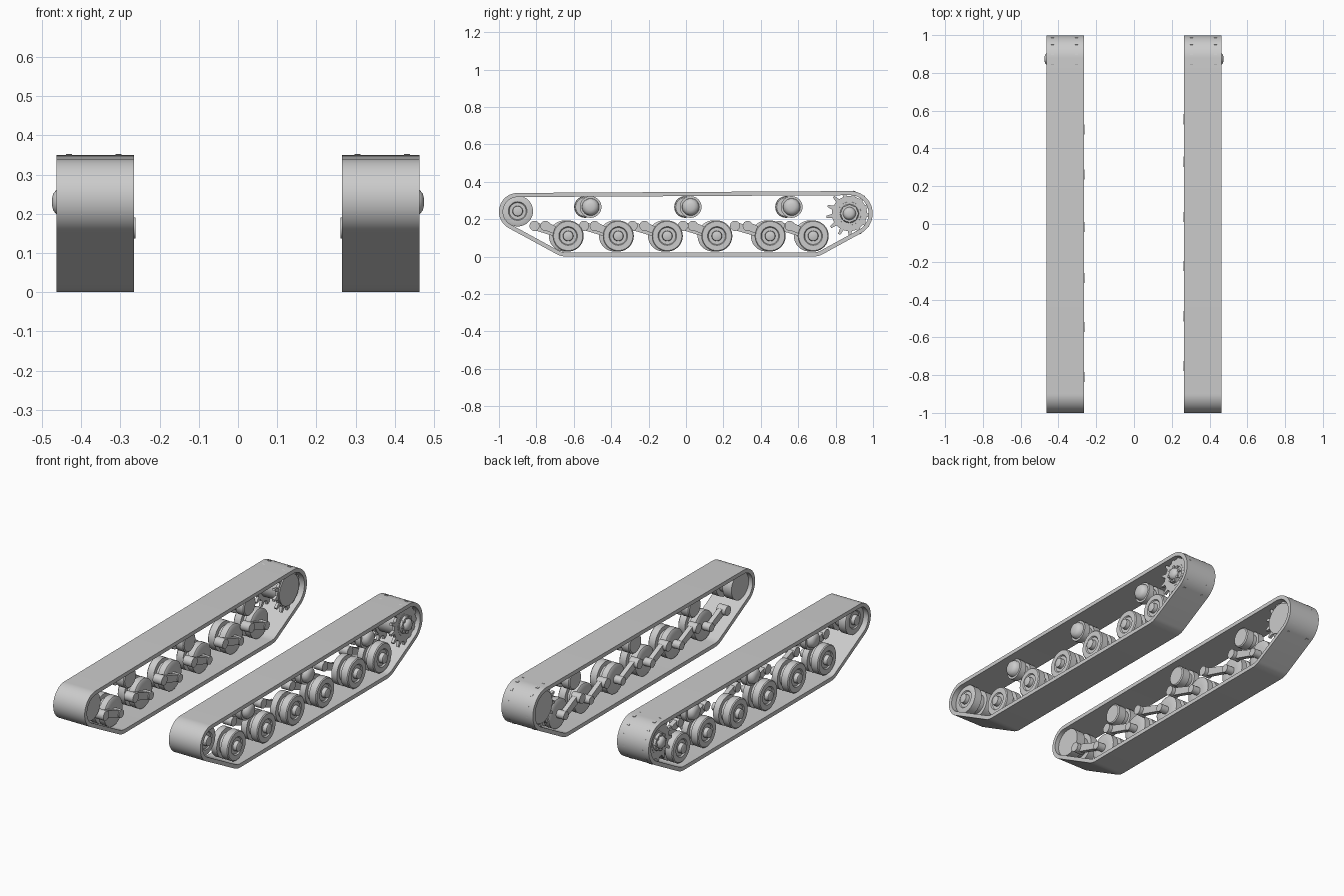
import bpy, bmesh
from math import sin, cos, pi, radians
from mathutils import Vector, geometry

if "Cube" in bpy.data.objects:
    bpy.data.objects.remove(bpy.data.objects["Cube"])

grey = bpy.data.materials.new("plain_grey")
grey.use_nodes = True
grey.diffuse_color = (0.6, 0.6, 0.6, 1)
grey.node_tree.nodes["Principled BSDF"].inputs["Base Color"].default_value = (0.6, 0.6, 0.6, 1)


def finish(bm, name, angle=35):
    bmesh.ops.recalc_face_normals(bm, faces=bm.faces)
    me = bpy.data.meshes.new(name)
    bm.to_mesh(me)
    bm.free()
    me.materials.append(grey)
    me.shade_smooth()
    me.set_sharp_from_angle(angle=radians(angle))
    ob = bpy.data.objects.new(name, me)
    bpy.context.collection.objects.link(ob)
    return ob


def lathe(name, side, y, z, profile, n=40):
    """Revolve (x, radius) points about an axle along x."""
    bm = bmesh.new()
    rings = [[bm.verts.new((side * x, y + r * cos(2 * pi * i / n), z + r * sin(2 * pi * i / n)))
              for i in range(n)] for x, r in profile]
    for a, b in zip(rings, rings[1:]):
        for i in range(n):
            j = (i + 1) % n
            bm.faces.new((a[i], a[j], b[j], b[i]))
    bm.faces.new(rings[0])
    bm.faces.new(rings[-1])
    return finish(bm, name)


def wrap(circles, inset=0, n=72):
    """Outline stretched round circles (y, z, r), and the same outline inset."""
    pts = []
    for y, z, r in circles:
        for i in range(n):
            d = Vector((cos(2 * pi * i / n), sin(2 * pi * i / n)))
            pts.append((Vector((y, z)) + d * r, Vector((y, z)) + d * (r - inset)))
    order = geometry.convex_hull_2d([p[0] for p in pts])
    return [pts[i][0] for i in order], [pts[i][1] for i in order]


def prism(name, side, outline, x0, x1):
    bm = bmesh.new()
    a, b = [[bm.verts.new((side * x, p[0], p[1])) for p in outline] for x in (x0, x1)]
    bm.faces.new(a)
    bm.faces.new(b)
    for i in range(len(a)):
        j = (i + 1) % len(a)
        bm.faces.new((a[i], a[j], b[j], b[i]))
    return finish(bm, name)


def belt(name, side):
    outer, inner = wrap([(-0.9, 0.24, 0.1), (0.878, 0.23, 0.12),
                         (-0.64, 0.11, 0.11), (0.68, 0.11, 0.11)], 0.022)
    bm = bmesh.new()
    loops = [[bm.verts.new((side * x, p[0], p[1])) for p in o]
             for o, x in ((outer, 0.265), (outer, 0.463), (inner, 0.463), (inner, 0.265))]
    n = len(outer)
    for k in range(4):
        a, b = loops[k], loops[(k + 1) % 4]
        for i in range(n):
            j = (i + 1) % n
            bm.faces.new((a[i], a[j], b[j], b[i]))
    finish(bm, name)


def toothed_ring(name, side, y, z, x0, x1, teeth=13):
    outline = []
    for t in range(teeth):
        for da, r in ((-0.5, 0.094), (-0.24, 0.094), (-0.1, 0.124), (0.1, 0.124), (0.24, 0.094)):
            a = 2 * pi * (t + 0.45 + da) / teeth
            outline.append((y + r * sin(a), z + r * cos(a)))
    prism(name, side, outline, x0, x1)


# Lathe profiles: distance from the centre line, radius
ROAD_WHEEL = [(0.325, 0.04), (0.325, 0.075), (0.33, 0.083), (0.365, 0.083), (0.365, 0.06),
              (0.39, 0.06), (0.39, 0.083), (0.43, 0.083), (0.435, 0.078), (0.435, 0.05),
              (0.428, 0.045), (0.428, 0.028), (0.45, 0.026), (0.453, 0.02)]
IDLER = [(0.29, 0.078), (0.345, 0.078), (0.345, 0.055), (0.385, 0.055), (0.385, 0.082),
         (0.43, 0.082), (0.433, 0.077), (0.433, 0.05), (0.427, 0.045), (0.427, 0.028),
         (0.448, 0.026), (0.45, 0.02)]
ROLLER = [(0.3, 0.05), (0.305, 0.056), (0.35, 0.056), (0.35, 0.04), (0.38, 0.04), (0.38, 0.058),
          (0.415, 0.058), (0.415, 0.046), (0.43, 0.043), (0.442, 0.034), (0.448, 0.018)]
SPROCKET = [(0.29, 0.088), (0.315, 0.088), (0.315, 0.07), (0.42, 0.07), (0.42, 0.068),
            (0.44, 0.062), (0.44, 0.05), (0.452, 0.045), (0.452, 0.034), (0.463, 0.031),
            (0.471, 0.022), (0.474, 0.01)]

WHEEL_Y = (-0.63, -0.362, -0.1, 0.165, 0.45, 0.68)
PIVOT_Y = {1: (-0.752, -0.488, -0.222, 0.037, 0.33, 0.555),
           -1: (-0.81, -0.545, -0.286, -0.016, 0.262, 0.5)}
ROLLER_Y = (-0.51, 0.025, 0.565)

for side, label in ((1, "left"), (-1, "right")):
    belt(label + "_track_belt", side)
    lathe(label + "_idler_wheel", side, -0.9, 0.243, IDLER)

    # Drive sprocket with two toothed rings and hub bolts
    sy, sz = 0.874, 0.23
    lathe(label + "_sprocket_hub", side, sy, sz, SPROCKET)
    for ring, x in (("inner", 0.297), ("outer", 0.423)):
        toothed_ring(f"{label}_{ring}_sprocket_ring", side, sy, sz, x, x + 0.016)
    for i in range(8):
        a = 2 * pi * i / 8
        lathe(f"{label}_hub_bolt_{i + 1}", side, sy + 0.042 * cos(a), sz + 0.042 * sin(a),
              [(0.43, 0.008), (0.458, 0.008)], 8)

    # Return rollers
    for i, y in enumerate(ROLLER_Y):
        lathe(f"{label}_return_roller_{i + 1}", side, y - (0.03 if side < 0 else 0), 0.265, ROLLER)

    # Road wheels on trailing arms
    for i, (y, p) in enumerate(zip(WHEEL_Y, PIVOT_Y[side])):
        y -= 0.02 if side < 0 else 0
        lathe(f"{label}_road_wheel_{i + 1}", side, y, 0.11, ROAD_WHEEL)
        lathe(f"{label}_arm_pivot_{i + 1}", side, p, 0.164, [(0.262, 0.027), (0.318, 0.027)], 24)
        prism(f"{label}_suspension_arm_{i + 1}", side,
              wrap([(p, 0.164, 0.022), (y, 0.11, 0.018)], 0, 24)[0], 0.283, 0.31)
        lathe(f"{label}_wheel_axle_{i + 1}", side, y, 0.11, [(0.278, 0.023), (0.33, 0.023)], 24)
